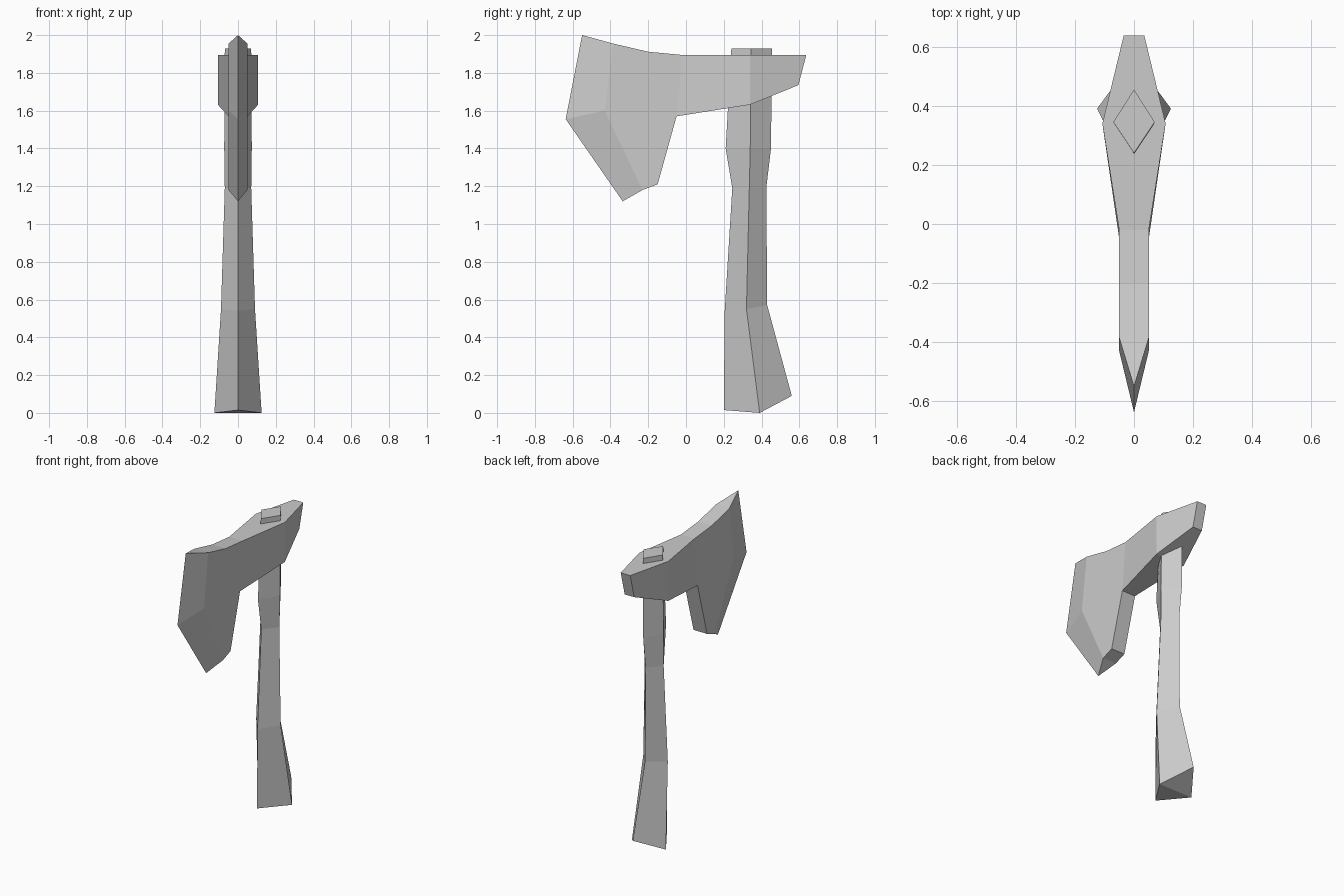
import bpy
import bmesh

cube = bpy.data.objects.get("Cube")
if cube:
    bpy.data.objects.remove(cube, do_unlink=True)

grey = bpy.data.materials.new("plain grey")
grey.use_nodes = True
colour = (0.6, 0.6, 0.6, 1)
grey.diffuse_color = colour
grey.node_tree.nodes["Principled BSDF"].inputs["Base Color"].default_value = colour


def finish(name, bm):
    bmesh.ops.recalc_face_normals(bm, faces=bm.faces[:])
    mesh = bpy.data.meshes.new(name)
    bm.to_mesh(mesh)
    bm.free()
    mesh.materials.append(grey)
    obj = bpy.data.objects.new(name, mesh)
    bpy.context.collection.objects.link(obj)
    return obj


def build_handle():
    # Each ring is a diamond: half width, then (y, z) of front, side and back corners
    rings = [
        (0.125, (0.20, 0.015), (0.39, 0.0), (0.56, 0.09)),
        (0.09, (0.205, 0.54), (0.32, 0.55), (0.43, 0.57)),
        (0.07, (0.245, 1.19), (0.335, 1.19), (0.425, 1.19)),
        (0.073, (0.21, 1.40), (0.34, 1.40), (0.45, 1.40)),
        (0.07, (0.24, 1.93), (0.345, 1.93), (0.455, 1.93)),
    ]
    bm = bmesh.new()
    loops = []
    for w, front, side, back in rings:
        corners = [(0, *front), (w, *side), (0, *back), (-w, *side)]
        loops.append([bm.verts.new(c) for c in corners])
    for low, high in zip(loops, loops[1:]):
        for i in range(4):
            j = (i + 1) % 4
            bm.faces.new((low[i], low[j], high[j], high[i]))
    # Butt folded across its width, flat top
    front, left, back, right = loops[0]
    bm.faces.new((front, right, left))
    bm.faces.new((left, right, back))
    bm.faces.new(loops[-1])
    return finish("handle", bm)


def build_axe_head():
    # Named corners: half width, y, z
    points = {
        "tip_top": (0, -0.55, 2.0),
        "bevel_top": (0.05, -0.385, 1.955),
        "top_dip": (0.05, -0.20, 1.912),
        "neck_top": (0.05, -0.02, 1.895),
        "eye_top": (0.107, 0.34, 1.895),
        "poll_top": (0.035, 0.637, 1.895),
        "poll_low": (0.035, 0.595, 1.735),
        "eye_low": (0.107, 0.34, 1.632),
        "neck_low": (0.05, -0.05, 1.57),
        "beard_back": (0.05, -0.15, 1.21),
        "bevel_low": (0.05, -0.23, 1.18),
        "tip_low": (0, -0.335, 1.12),
        "tip_mid": (0, -0.637, 1.555),
        "bevel_mid": (0.05, -0.43, 1.60),
    }
    # Faces that repeat on both sides
    cheeks = [
        "eye_top poll_top poll_low eye_low",
        "neck_top eye_top eye_low neck_low",
        "bevel_top top_dip neck_top neck_low bevel_mid",
        "bevel_mid neck_low beard_back bevel_low",
        "tip_top bevel_top bevel_mid tip_mid",
        "tip_mid bevel_mid bevel_low tip_low",
    ]
    bm = bmesh.new()
    sides = []
    for sign in (1, -1):
        verts = {}
        for name, (w, y, z) in points.items():
            shared = w == 0 and sides
            verts[name] = sides[0][name] if shared else bm.verts.new((sign * w, y, z))
        sides.append(verts)
        for face in cheeks:
            bm.faces.new([verts[n] for n in face.split()])
    # Rim joining both sides, from the upper tip round to the lower tip
    rim = list(points)[:12]
    for a, b in zip(rim, rim[1:]):
        quad = [sides[0][a], sides[0][b], sides[1][b], sides[1][a]]
        bm.faces.new(list(dict.fromkeys(quad)))
    return finish("axe_head", bm)


build_handle()
build_axe_head()
